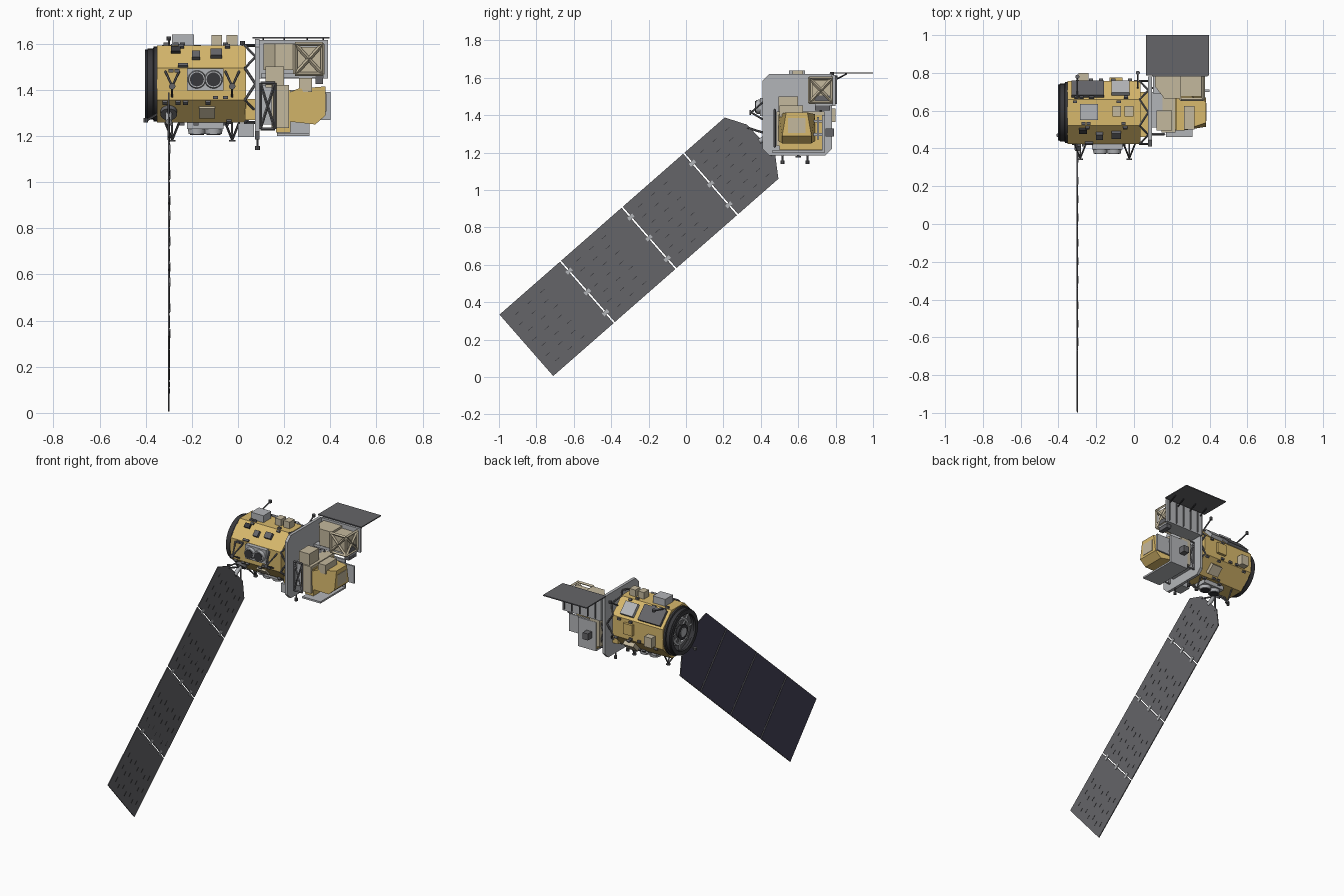
import bpy, bmesh, math, random
from mathutils import Vector, Matrix

if "Cube" in bpy.data.objects:
    bpy.data.objects.remove(bpy.data.objects["Cube"])
random.seed(4)

def material(name, c):
    m = bpy.data.materials.new(name)
    m.diffuse_color = (*c, 1)
    m.use_nodes = True
    m.node_tree.nodes["Principled BSDF"].inputs["Base Color"].default_value = m.diffuse_color
    return m
GOLD = material("gold_foil", (0.68, 0.48, 0.15))
TAN = material("tan_foil", (0.55, 0.48, 0.34))
BLACK = material("black", (0.04, 0.04, 0.045))
DARK = material("dark_grey", (0.13, 0.13, 0.14))
CELL = material("solar_cell", (0.06, 0.055, 0.10))
GREY = material("light_grey", (0.45, 0.46, 0.48))

def finish(name, bm, mat, smooth=False):
    bmesh.ops.recalc_face_normals(bm, faces=bm.faces[:])
    me = bpy.data.meshes.new(name)
    bm.to_mesh(me); bm.free()
    if mat: me.materials.append(mat)
    ob = bpy.data.objects.new(name, me)
    bpy.context.collection.objects.link(ob)
    if smooth:
        bpy.ops.object.select_all(action='DESELECT')
        ob.select_set(True); bpy.context.view_layer.objects.active = ob
        bpy.ops.object.shade_smooth_by_angle(angle=math.radians(35))
    return ob

def box(name, x, y, z, mat=None, M=Matrix()):
    bm = bmesh.new()
    T = Matrix.Translation([(a + b) / 2 for a, b in (x, y, z)])
    S = Matrix.Diagonal([b - a for a, b in (x, y, z)] + [1])
    bmesh.ops.create_cube(bm, size=1, matrix=M @ T @ S)
    return finish(name, bm, mat)

def prism(name, pts, axis, a0, a1, mat=None):
    put = {'x': lambda p, a: (a, *p), 'y': lambda p, a: (p[0], a, p[1]), 'z': lambda p, a: (*p, a)}[axis]
    bm = bmesh.new()
    A, B = [[bm.verts.new(put(p, a)) for p in pts] for a in (a0, a1)]
    bm.faces.new(A); bm.faces.new(B)
    for i in range(len(pts)):
        j = (i + 1) % len(pts)
        bm.faces.new((A[i], A[j], B[j], B[i]))
    return finish(name, bm, mat)

def rod(name, p, q, r, mat=None, r2=None, n=6):
    p, q = Vector(p), Vector(q)
    d = q - p
    M = Matrix.Translation((p + q) / 2) @ d.to_track_quat('Z', 'Y').to_matrix().to_4x4()
    bm = bmesh.new()
    bmesh.ops.create_cone(bm, cap_ends=True, segments=n, radius1=r, radius2=r if r2 is None else r2, depth=d.length, matrix=M)
    return finish(name, bm, mat, n > 10)

CY, CZ, AP = 0.59, 1.425, 0.167
def revolve(name, prof, mat, n=40):       # closed profile (x, r) around the bus axis
    bm = bmesh.new()
    R = [[bm.verts.new((x, CY + r * math.cos(k * math.tau / n), CZ + r * math.sin(k * math.tau / n)))
          for x, r in prof] for k in range(n)]
    for k in range(n):
        for i in range(len(prof)):
            j, l = (i + 1) % len(prof), (k + 1) % n
            bm.faces.new((R[k][i], R[k][j], R[l][j], R[l][i]))
    return finish(name, bm, mat, True)

def facet(deg):                           # frame of a bus facet: local z points outward
    return Matrix.Translation((0, CY, CZ)) @ Matrix.Rotation(math.radians(deg), 4, 'X')

# octagonal bus
rad = AP / math.cos(math.pi / 8)
octo = [(CY + rad * math.cos(math.pi / 8 + k * math.pi / 4), CZ + rad * math.sin(math.pi / 8 + k * math.pi / 4)) for k in range(8)]
prism("bus_body", octo, 'x', -0.352, 0.035, GOLD)

# rear adapter ring, inner plate and nozzle
revolve("adapter_ring", [(-0.35, 0.162), (-0.365, 0.162), (-0.368, 0.153), (-0.392, 0.153), (-0.394, 0.149),
                         (-0.402, 0.149), (-0.402, 0.122), (-0.385, 0.122), (-0.38, 0.13), (-0.35, 0.13)], BLACK)
rod("rear_plate", (-0.35, CY, CZ), (-0.362, CY, CZ), 0.13, DARK, n=32)
revolve("rear_inner_ring", [(-0.36, 0.095), (-0.375, 0.09), (-0.375, 0.075), (-0.36, 0.075)], GREY)
rod("thruster_nozzle", (-0.36, CY, CZ), (-0.392, CY, CZ), 0.035, BLACK, 0.052, 24)
rod("nozzle_core", (-0.39, CY, CZ), (-0.396, CY, CZ), 0.03, GREY, n=20)
for k in range(8):
    a = k * math.pi / 4
    c, s = math.cos(a), math.sin(a)
    rod("rear_rib", (-0.368, CY + 0.05 * c, CZ + 0.05 * s), (-0.368, CY + 0.125 * c, CZ + 0.125 * s), 0.006, GREY)

# equipment boxes on facets: angle, x range, tangential range, height, material
for name, deg, x, t, h, m in [
    ("top_box", 0, (-0.285, -0.19), (-0.04, 0.045), 0.215, GREY),
    ("top_box_tan", 0, (-0.115, -0.07), (-0.02, 0.035), 0.213, TAN),
    ("top_box_tan", 0, (-0.05, -0.003), (-0.02, 0.035), 0.213, TAN),
    ("radiator", -45, (-0.33, -0.16), (-0.055, 0.055), 0.185, DARK),
    ("rear_upper_box", -45, (-0.12, -0.025), (-0.04, 0.05), 0.19, GREY),
    ("side_box_tan", -90, (-0.295, -0.24), (-0.01, 0.06), 0.21, TAN),
    ("side_box_gold", -90, (-0.13, -0.06), (-0.045, 0.03), 0.185, GOLD),
    ("rear_lower_box", -135, (-0.12, -0.04), (-0.03, 0.04), 0.195, TAN),
    ("front_upper_box", 45, (-0.2, -0.165), (-0.02, 0.02), 0.187, DARK),
    ("front_upper_box", 45, (-0.12, -0.07), (-0.01, 0.03), 0.187, DARK),
    ("front_upper_box", 45, (-0.29, -0.25), (0.02, 0.05), 0.182, BLACK),
    ("front_lower_box", 135, (-0.17, -0.1), (-0.03, 0.03), 0.18, TAN)]:
    box(name, x, t, (AP - 0.01, h), m, facet(deg))
for deg in range(0, 360, 45):             # small fittings
    for k in range(5):
        x, t = random.uniform(-0.33, 0), random.choice((-0.058, 0.058))
        box("fitting", (x, x + 0.022), (t - 0.007, t + 0.007), (AP - 0.004, AP + 0.012), DARK, facet(deg))

# twin optical sensors and tripod feet on the front and bottom facets
for deg, t0 in ((90, 0.02), (180, 0.0)):
    F = facet(deg)
    box("sensor_housing", (-0.222, -0.062), (t0 - 0.048, t0 + 0.048), (AP - 0.01, 0.195), GREY, F)
    for x in (-0.178, -0.106):
        rod("sensor_barrel", F @ Vector((x, t0, 0.19)), F @ Vector((x, t0, 0.217)), 0.04, GREY, 0.036, 24)
        rod("sensor_lens", F @ Vector((x, t0, 0.216)), F @ Vector((x, t0, 0.22)), 0.03, BLACK, n=24)
    for x in (-0.285, -0.025):
        tip = Vector((x, -0.01, 0.242))
        for dx, dt in ((-0.03, 0.055), (0.03, 0.055), (0, -0.055)):
            rod("tripod_leg", F @ Vector((x + dx, dt, AP)), F @ tip, 0.005, DARK)
        rod("tripod_foot", F @ tip, F @ (tip + Vector((0, 0, 0.008))), 0.014, DARK, n=12)

# stub antennas
for p, q in [((-0.30, 0.66, 1.59), (-0.30, 0.78, 1.62)), ((-0.34, 0.5, 1.3), (-0.40, 0.47, 1.265)), ((0.02, 0.72, 1.55), (0.02, 0.80, 1.60)),
             ((0.085, 0.515, 1.19), (0.085, 0.515, 1.145)), ((0.085, 0.65, 1.19), (0.085, 0.65, 1.145))]:
    rod("antenna_stub", p, q, 0.005, DARK)
    rod("antenna_tip", Vector(q) - Vector((0, 0, 0.006)), Vector(q) + Vector((0, 0, 0.012)), 0.011, DARK, n=10)

# payload plate and truss joining it to the bus
c = 0.035
y0, y1, z0, z1 = 0.41, 0.78, 1.185, 1.62
prism("payload_plate", [(y0 + c, z0), (y1 - c, z0), (y1, z0 + c), (y1, z1), (y0 + c, z1), (y0, z1 - c), (y0, z0 + c)], 'x', 0.074, 0.094, GREY)
for k in range(8):
    a, b = octo[k], octo[(k + 1) % 8]
    for s in (a, b):
        rod("bus_truss", (0.03, *s), (0.076, (a[0] + b[0]) / 2, (a[1] + b[1]) / 2), 0.006, DARK)
box("plate_core_box", (0.03, 0.076), (0.46, 0.70), (1.27, 1.36), GOLD)
box("plate_lower_box", (0.0, 0.07), (0.47, 0.56), (1.195, 1.255), GREY)

# sunshade and its radiator wall
box("sunshade", (0.063, 0.396), (0.785, 1.0), (1.622, 1.629), DARK)
box("radiator_wall", (0.094, 0.39), (0.782, 0.798), (1.45, 1.615), GREY)
for x in (0.13, 0.19, 0.25, 0.31, 0.37):
    box("wall_rib", (x, x + 0.006), (0.798, 0.806), (1.46, 1.61), DARK)
for x in (0.11, 0.2, 0.3, 0.37):
    rod("shade_bracket", (x, 0.8, 1.59), (x, 0.86, 1.622), 0.004, BLACK)

# upper instrument: tapered housing and cross-braced frame
prism("upper_instrument", [(0.11, 0.782), (0.25, 0.782), (0.25, 0.665), (0.16, 0.665), (0.11, 0.73)], 'z', 1.485, 1.60, TAN)
box("upper_core", (0.25, 0.36), (0.675, 0.78), (1.475, 1.585), TAN)
fx, fy, fz = (0.248, 0.366), (0.66, 0.782), (1.468, 1.598)
def quad_brace(name, q, r, m):
    for i in range(4):
        rod(name, q[i], q[(i + 1) % 4], r, m, n=4)
    rod(name, q[0], q[2], r, m, n=4); rod(name, q[1], q[3], r, m, n=4)
quad_brace("brace_front", [(fx[0], fy[0], fz[0]), (fx[1], fy[0], fz[0]), (fx[1], fy[0], fz[1]), (fx[0], fy[0], fz[1])], 0.009, TAN)
quad_brace("brace_side", [(fx[1], fy[0], fz[0]), (fx[1], fy[1], fz[0]), (fx[1], fy[1], fz[1]), (fx[1], fy[0], fz[1])], 0.009, TAN)
box("upper_electronics", (0.335, 0.368), (0.69, 0.77), (1.425, 1.505), DARK)
box("upper_tray", (0.10, 0.37), (0.69, 0.782), (1.452, 1.47), GREY)

# lower instrument: support truss, base, hood and side panels
for y in (0.475, 0.72):
    quad_brace("payload_truss", [(0.097, y, 1.23), (0.16, y, 1.23), (0.16, y, 1.43), (0.097, y, 1.43)], 0.006, DARK)
box("lower_base", (0.145, 0.22), (0.485, 0.74), (1.235, 1.42), TAN)
box("lower_frame", (0.165, 0.228), (0.50, 0.735), (1.215, 1.40), GOLD)
box("lower_inner_box", (0.095, 0.15), (0.51, 0.70), (1.25, 1.42), GREY)
hood = prism("instrument_hood", [(0.215, 1.385), (0.26, 1.405), (0.38, 1.415), (0.38, 1.29), (0.335, 1.25), (0.225, 1.262)], 'y', 0.495, 0.69, GOLD)
for v in hood.data.vertices:
    if v.co.x > 0.33:
        v.co.y = 0.592 + (v.co.y - 0.592) * (0.58 if v.co.z > 1.4 else 0.8)
box("hood_aperture", (0.378, 0.383), (0.545, 0.64), (1.305, 1.385), TAN)
box("calibration_block", (0.265, 0.32), (0.50, 0.625), (1.39, 1.452), TAN)
box("calibration_tower", (0.12, 0.20), (0.495, 0.6), (1.41, 1.50), TAN)
box("lower_tray", (0.17, 0.31), (0.46, 0.735), (1.20, 1.212), GREY)
box("lower_panel", (0.17, 0.31), (0.728, 0.742), (1.20, 1.40), GREY)
box("outer_panel", (0.24, 0.40), (0.70, 0.712), (1.27, 1.39), GREY)
box("panel_bracket", (0.23, 0.30), (0.68, 0.735), (1.36, 1.375), GREY)
box("panel_bracket", (0.23, 0.30), (0.68, 0.735), (1.29, 1.305), GREY)
box("side_actuator", (0.20, 0.24), (0.745, 0.79), (1.285, 1.33), DARK)

# solar wing, laid out in along (u) and across (v) coordinates
def wing(u, v):
    return (-0.997 + 0.7524 * u + 0.6587 * v, 0.334 + 0.6587 * u - 0.7524 * v)
W, XW, P = 0.436, -0.30, 0.438
shapes = [[(k * P, 0), (k * P + 0.429, 0), (k * P + 0.429, W), (k * P, W)] for k in range(3)]
shapes.append([(3 * P, 0), (1.6, 0), (1.665, 0.108), (1.672, 0.328), (1.6, W), (3 * P, W)])
for s in shapes:
    pts = [wing(*p) for p in s]
    prism("solar_panel", pts, 'x', XW - 0.003, XW + 0.003, DARK)
    cu, cv = sum(p[0] for p in s) / len(s), W / 2
    inner = [wing(cu + (u - cu) * 0.985, cv + (v - cv) * 0.985) for u, v in s]
    prism("solar_cells", inner, 'x', XW - 0.0042, XW - 0.003, CELL)
    for v in range(1, 8):                 # wiring clips on the back
        for j in range(3):
            u = s[0][0] + 0.04 + j * 0.09 + 0.02 * (v % 2)
            q = [wing(u + a, v * W / 8 + b) for a, b in ((0, 0), (0.03, 0), (0.03, 0.003), (0, 0.003))]
            prism("wiring_clip", q, 'x', XW + 0.003, XW + 0.0045, BLACK)
for k in (1, 2, 3):
    for v in (0.07, W / 2, W - 0.07):
        q = [wing(k * P - 0.0045 + a, v + b) for a, b in ((-0.018, -0.01), (0.018, -0.01), (0.018, 0.01), (-0.018, 0.01))]
        prism("wing_hinge", q, 'x', XW - 0.001, XW + 0.007, GREY)

# wing drive on the lower front facet
F = facet(135)
rod("drive_base", F @ Vector((XW, 0, AP - 0.01)), F @ Vector((XW, 0, AP + 0.02)), 0.036, DARK, n=24)
rod("drive_shaft", F @ Vector((XW, 0, AP)), (XW, *wing(1.655, W / 2)), 0.014, GREY, n=12)
for v in (0.12, 0.32):
    rod("drive_yoke", F @ Vector((XW, 0, AP + 0.02)), (XW, *wing(1.655, v)), 0.006, DARK)
